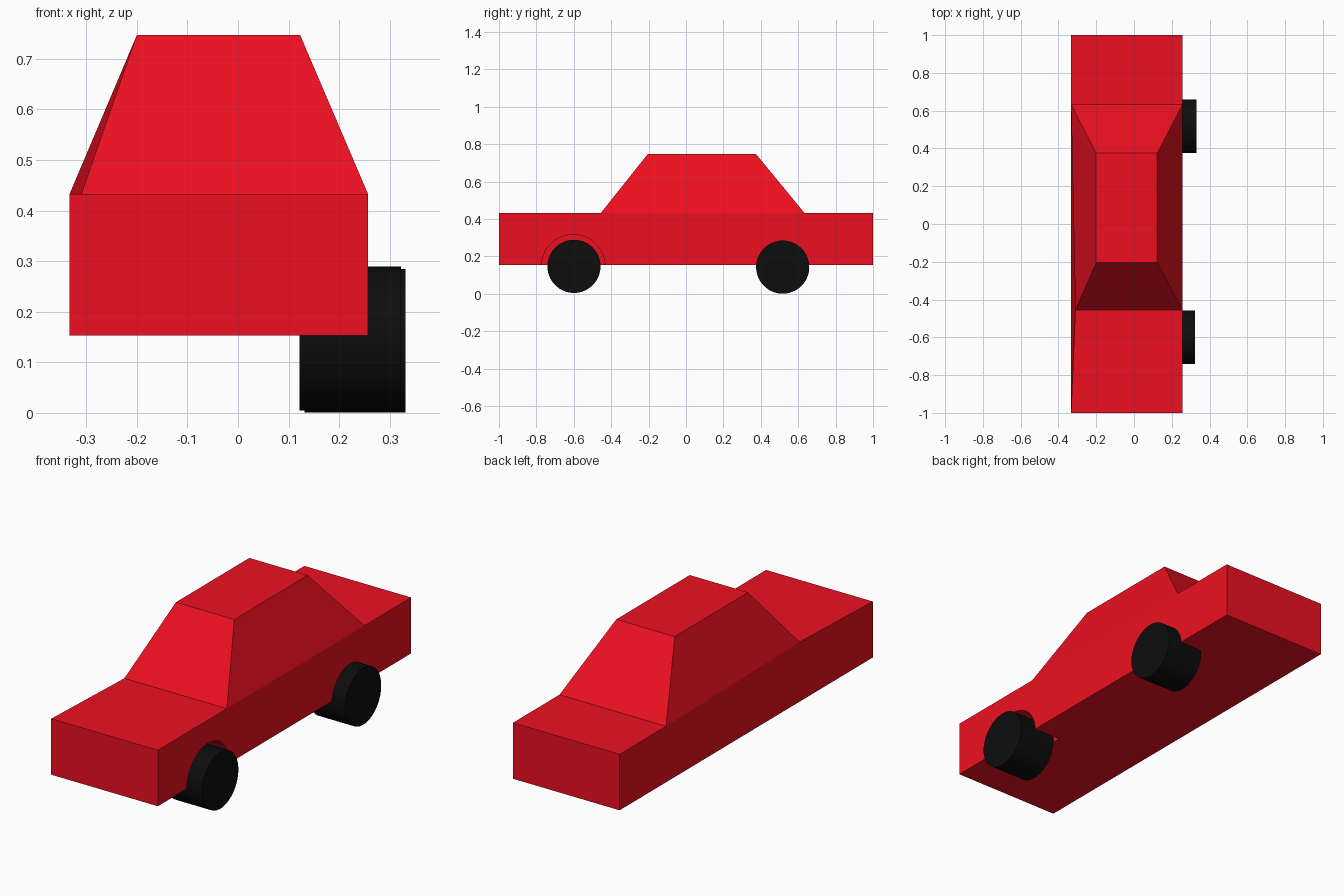
import bpy, bmesh, math

if "Cube" in bpy.data.objects:
    bpy.data.objects.remove(bpy.data.objects["Cube"])


def material(name, color):
    m = bpy.data.materials.new(name)
    m.diffuse_color = (*color, 1)
    m.use_nodes = True
    m.node_tree.nodes["Principled BSDF"].inputs["Base Color"].default_value = m.diffuse_color
    return m


red = material("red paint", (0.85, 0.005, 0.015))
black = material("black rubber", (0.004, 0.004, 0.004))


def disc(name, x0, x1, y, z, radius, sides=64):
    """Cylinder lying along x from x0 to x1."""
    bpy.ops.mesh.primitive_cylinder_add(
        vertices=sides, radius=radius, depth=x1 - x0,
        location=((x0 + x1) / 2, y, z), rotation=(0, math.pi / 2, 0))
    ob = bpy.context.object
    ob.name = name
    return ob


# Car body: cross-sections along y, with the cabin rising from the middle bay
LEFT, RIGHT, BOTTOM, DECK, ROOF = -0.333, 0.257, 0.153, 0.433, 0.747
stations = [(-1, LEFT), (-0.455, -0.31), (0.633, LEFT), (1, LEFT)]  # y, left deck edge
bm = bmesh.new()
rings = [[bm.verts.new(p) for p in ((LEFT, y, BOTTOM), (RIGHT, y, BOTTOM),
                                    (RIGHT, y, DECK), (left, y, DECK))]
         for y, left in stations]
for i, (a, b) in enumerate(zip(rings, rings[1:])):
    for k in range(4):
        if not (i == 1 and k == 2):  # the cabin sits over this opening
            n = (k + 1) % 4
            bm.faces.new((a[k], a[n], b[n], b[k]))
bm.faces.new(rings[0])
bm.faces.new(rings[-1])

# Tapered cabin
base = [rings[1][3], rings[1][2], rings[2][2], rings[2][3]]
roof = [bm.verts.new((x, y, ROOF)) for x, y in
        ((-0.2, -0.205), (0.123, -0.205), (0.123, 0.375), (-0.2, 0.375))]
for k in range(4):
    n = (k + 1) % 4
    bm.faces.new((base[k], base[n], roof[n], roof[k]))
bm.faces.new(roof)
bmesh.ops.recalc_face_normals(bm, faces=bm.faces)
mesh = bpy.data.meshes.new("car_body")
bm.to_mesh(mesh)
bm.free()
body = bpy.data.objects.new("car_body", mesh)
bpy.context.collection.objects.link(body)
mesh.materials.append(red)

# Recessed front wheel arch
cutter = disc("arch_cutter", 0.107, 0.4, -0.603, 0.147, 0.17)
cutter.data.materials.append(red)
cutter.hide_render = True
cut = body.modifiers.new("wheel arch", "BOOLEAN")
cut.operation = "DIFFERENCE"
cut.solver = "EXACT"
cut.object = cutter
bpy.context.view_layer.objects.active = body
bpy.ops.object.modifier_apply(modifier=cut.name)
bpy.data.objects.remove(cutter)

# Wheels, on the right side only
for name, x, y, z in (("front_wheel", 0.122, -0.599, 0.147),
                      ("rear_wheel", 0.131, 0.517, 0.143)):
    wheel = disc(name, x, x + 0.2, y, z, 0.142)
    wheel.data.materials.append(black)
    bpy.ops.object.shade_smooth_by_angle(angle=math.radians(30))
